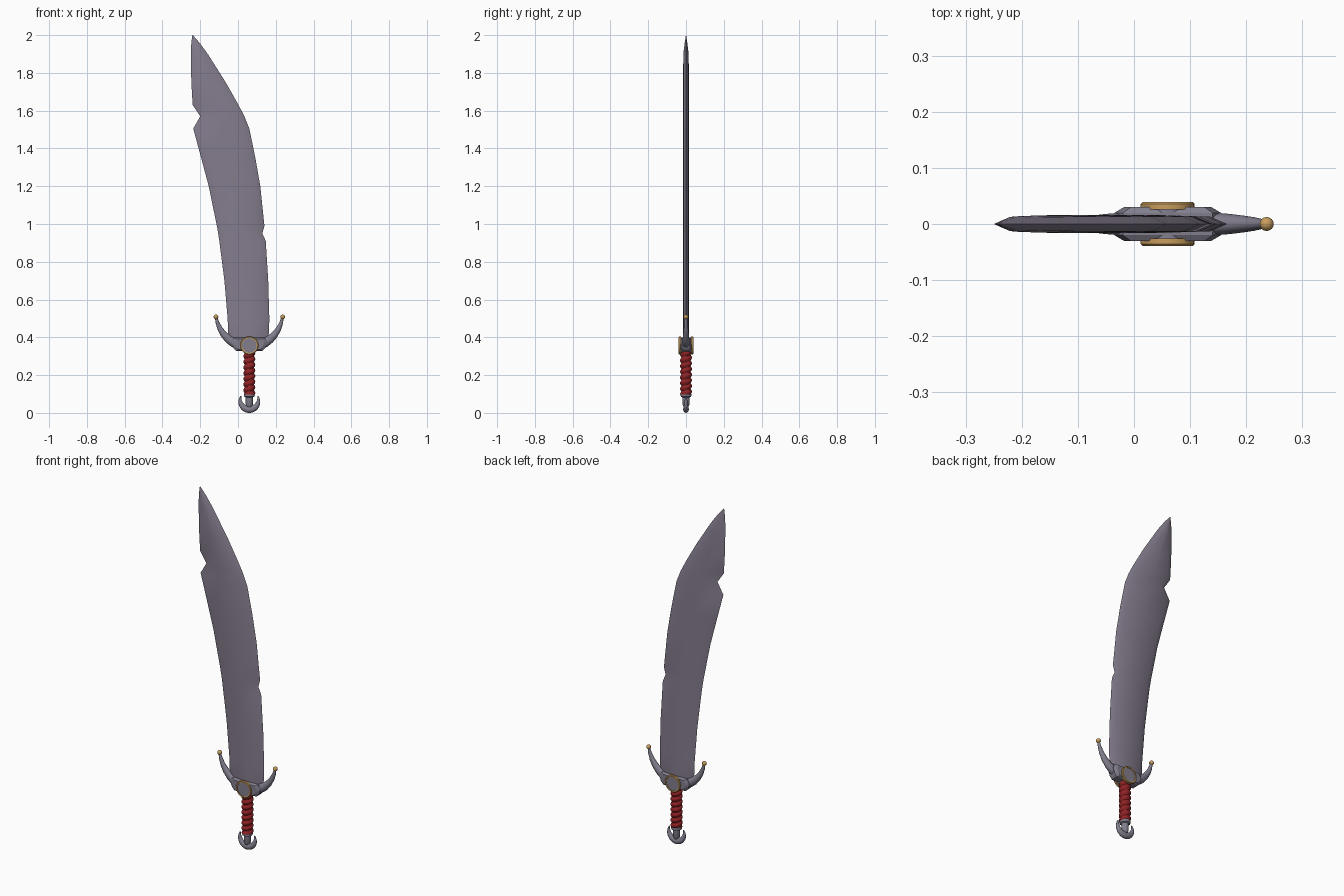
import bpy, bmesh, math
from mathutils import Vector

if "Cube" in bpy.data.objects:
    bpy.data.objects.remove(bpy.data.objects["Cube"])

CX = 0.06  # centre line of the hilt


def material(name, rgb):
    m = bpy.data.materials.new(name)
    m.diffuse_color = (*rgb, 1)
    m.use_nodes = True
    m.node_tree.nodes["Principled BSDF"].inputs["Base Color"].default_value = m.diffuse_color
    return m


STEEL = material("blade steel", (0.235, 0.205, 0.27))
IRON = material("hilt steel", (0.225, 0.21, 0.27))
GOLD = material("gold", (0.58, 0.34, 0.11))
RED = material("red leather", (0.28, 0.016, 0.018))


def finish(name, bm, mat, angle=35):
    bmesh.ops.recalc_face_normals(bm, faces=bm.faces)
    me = bpy.data.meshes.new(name)
    bm.to_mesh(me)
    bm.free()
    me.materials.append(mat)
    ob = bpy.data.objects.new(name, me)
    bpy.context.collection.objects.link(ob)
    bpy.ops.object.select_all(action='DESELECT')
    ob.select_set(True)
    bpy.context.view_layer.objects.active = ob
    bpy.ops.object.shade_smooth_by_angle(angle=math.radians(angle))
    return ob


def skin(name, rings, mat, angle=35):
    """Bridge equal-length closed rings and cap the ends."""
    bm = bmesh.new()
    vs = [[bm.verts.new(p) for p in r] for r in rings]
    n = len(rings[0])
    for a, b in zip(vs, vs[1:]):
        for i in range(n):
            j = (i + 1) % n
            bm.faces.new((a[i], a[j], b[j], b[i]))
    bm.faces.new(vs[0])
    bm.faces.new(vs[-1])
    return finish(name, bm, mat, angle)


def lathe(name, profile, mat, axis='Z', centre=(0, 0, 0), n=24):
    """Profile of (radius, distance along axis)."""
    rings = []
    for r, h in profile:
        ring = []
        for i in range(n):
            a = 2 * math.pi * i / n
            u, v = r * math.cos(a), r * math.sin(a)
            p = (u, v, h) if axis == 'Z' else (u, h, v)
            ring.append(Vector(p) + Vector(centre))
        rings.append(ring)
    return skin(name, rings, mat)


def tube(name, path, mat, n=12):
    """Tapered tube in the xz plane, path of (x, z, radius, y half-width)."""
    rings = []
    for k, (x, z, r, ry) in enumerate(path):
        a, b = path[max(k - 1, 0)], path[min(k + 1, len(path) - 1)]
        d = Vector((b[0] - a[0], 0, b[1] - a[1])).normalized()
        side = Vector((-d.z, 0, d.x))
        rings.append([Vector((x, 0, z)) + side * r * math.cos(t) + Vector((0, ry * math.sin(t), 0))
                      for t in (2 * math.pi * i / n for i in range(n))])
    return skin(name, rings, mat, 50)


# blade: rows of (height, left edge, right edge), with a nick in each edge
rows = [(0.385, -0.035, 0.15), (0.42, -0.052, 0.164), (0.50, -0.055, 0.166), (0.70, -0.072, 0.16),
        (0.91, -0.099, 0.147), (0.95, -0.105, 0.129), (0.99, -0.112, 0.14), (1.20, -0.155, 0.118),
        (1.35, -0.195, 0.092), (1.505, -0.237, 0.06), (1.57, -0.20, 0.034), (1.63, -0.240, 0.003),
        (1.75, -0.247, -0.065), (1.90, -0.25, -0.16), (1.96, -0.247, -0.204), (2.0, -0.242, -0.239)]
rings = []
for z, l, r in rows:
    w = r - l
    b = min(0.03, w * 0.3)
    t = min(0.013, w * 0.13)
    m = (l + r) / 2
    ring = [(l, 0), (l + b, -t), (m, -t * 1.2), (r - b, -t), (r, 0), (r - b, t), (m, t * 1.2), (l + b, t)]
    rings.append([(x, y, z) for x, y in ring])
skin("blade", rings, STEEL, 30)

# guard block: outline in xz, narrowed towards front and back
outline = [(-0.085, 0.345), (-0.07, 0.328), (0.07, 0.328), (0.085, 0.345),
           (0.095, 0.375), (0.08, 0.398), (-0.08, 0.398), (-0.095, 0.375)]
skin("guard_block", [[(CX + x * s, y, 0.363 + (z - 0.363) * s) for x, z in outline]
                     for y, s in ((-0.03, 0.82), (-0.02, 1), (0.02, 1), (0.03, 0.82))], IRON, 30)

# curled guard horns with gold ball tips
horn = [(0.05, 0.366, 0.03, 0.022), (0.085, 0.374, 0.026, 0.02), (0.11, 0.39, 0.022, 0.018),
        (0.135, 0.415, 0.018, 0.015), (0.155, 0.445, 0.014, 0.012),
        (0.168, 0.475, 0.010, 0.009), (0.177, 0.508, 0.006, 0.006)]
for s, side in ((-1, "left"), (1, "right")):
    tube(side + "_horn", [(CX + s * x, z, r, ry) for x, z, r, ry in horn], IRON)
    bm = bmesh.new()
    bmesh.ops.create_uvsphere(bm, u_segments=16, v_segments=10, radius=0.0125)
    bmesh.ops.translate(bm, verts=bm.verts, vec=(CX + s * 0.1765, 0, 0.508))
    finish(side + "_horn_ball", bm, GOLD, 60)

# round boss through the guard: steel disc with a gold rim on each face
lathe("guard_disc", [(0.042, -0.035), (0.042, 0.035)], IRON, 'Y', (CX, 0, 0.357))
for s, side in ((-1, "front"), (1, "back")):
    bm = bmesh.new()
    n = 28
    prof = [(0.039, 0.026), (0.048, 0.026), (0.048, 0.036), (0.045, 0.039), (0.039, 0.038)]
    vs = [[bm.verts.new((CX + r * math.cos(2 * math.pi * i / n), s * h,
                         0.357 + r * math.sin(2 * math.pi * i / n))) for r, h in prof] for i in range(n)]
    for i in range(n):
        a, b = vs[i], vs[(i + 1) % n]
        for k in range(5):
            j = (k + 1) % 5
            bm.faces.new((a[k], a[j], b[j], b[k]))
    finish(side + "_disc_rim", bm, GOLD)

# grip with a spiral leather wrap
rings = []
for k in range(85):
    z = 0.098 + 0.237 * k / 84
    ring = []
    for i in range(24):
        a = 2 * math.pi * i / 24
        r = 0.024 + 0.0075 * abs(math.sin(math.pi * z / 0.03 - a / 2))
        ring.append((CX + r * math.cos(a), r * math.sin(a), z))
    rings.append(ring)
skin("grip", rings, RED, 50)

# collar and neck below the grip
lathe("pommel_neck", [(0.012, 0.03), (0.019, 0.045), (0.019, 0.082), (0.027, 0.086), (0.029, 0.094),
                      (0.027, 0.102), (0.02, 0.106)], IRON, 'Z', (CX, 0, 0))

# crescent pommel, thick at the bottom and pointed at both tips
path = []
for k in range(25):
    u = k / 12 - 1
    a = -math.pi / 2 + u * math.radians(125)
    th = 0.003 + 0.015 * (1 - u * u)
    R = 0.058 - th
    path.append((CX + R * math.cos(a), 0.058 + R * math.sin(a), th, th * 0.85))
tube("crescent_pommel", path, IRON)
